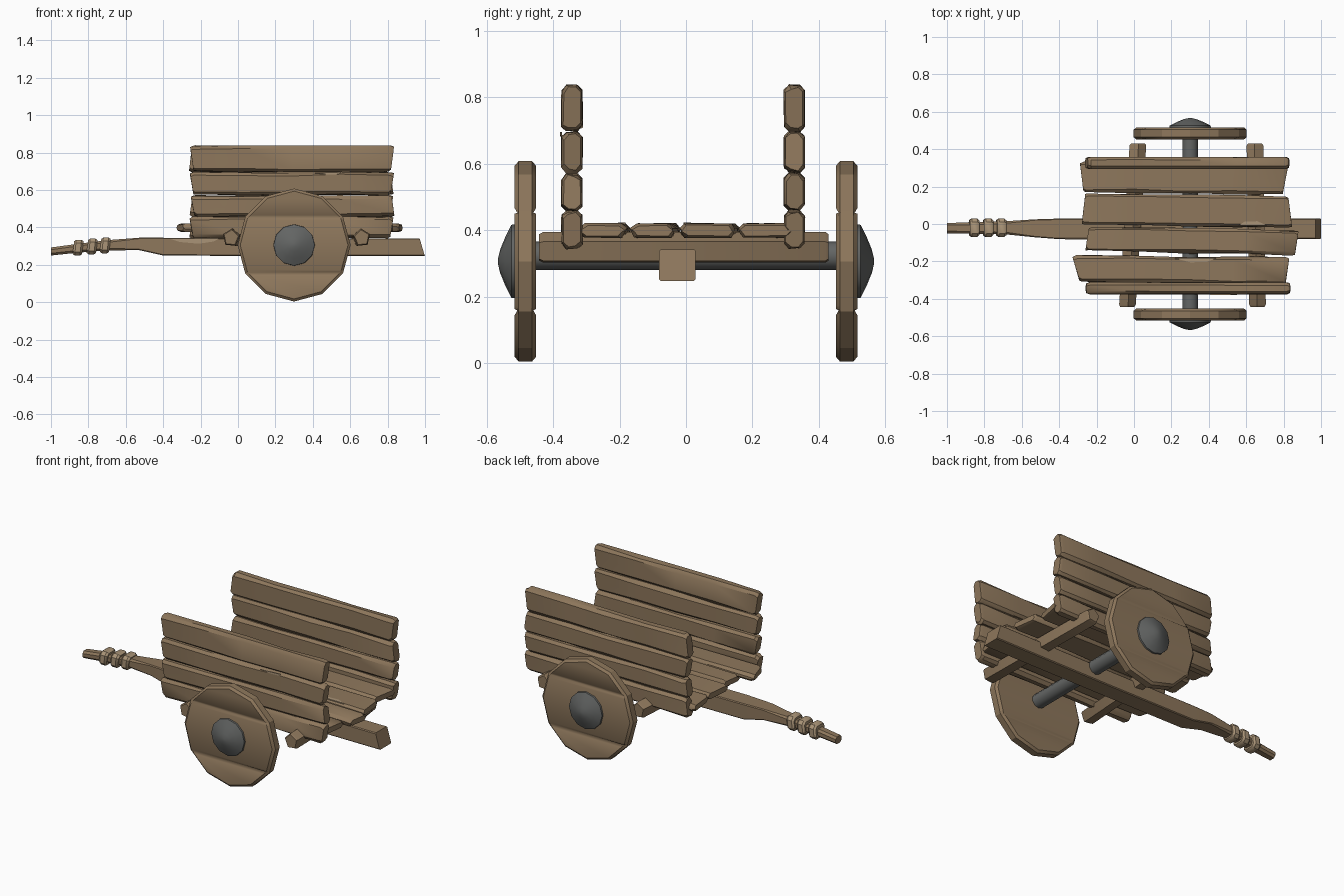
import bpy, bmesh, math, random
from mathutils import Vector, Matrix

if "Cube" in bpy.data.objects:
    bpy.data.objects.remove(bpy.data.objects["Cube"])

random.seed(4)


def material(name, rgb):
    m = bpy.data.materials.new(name)
    m.diffuse_color = (*rgb, 1)
    m.use_nodes = True
    m.node_tree.nodes["Principled BSDF"].inputs["Base Color"].default_value = m.diffuse_color
    return m


WOOD = material("brown wood", (0.27, 0.185, 0.107))
PALE = material("pale worn wood", (0.40, 0.295, 0.185))
IRON = material("grey iron", (0.125, 0.13, 0.127))


def finish(name, bm, mat, angle=35):
    bmesh.ops.recalc_face_normals(bm, faces=bm.faces)
    me = bpy.data.meshes.new(name)
    bm.to_mesh(me)
    bm.free()
    ob = bpy.data.objects.new(name, me)
    bpy.context.collection.objects.link(ob)
    me.materials.append(mat)
    bpy.ops.object.select_all(action='DESELECT')
    ob.select_set(True)
    bpy.context.view_layer.objects.active = ob
    bpy.ops.object.shade_smooth_by_angle(angle=math.radians(angle))
    return ob


def loft(name, rings, mat, angle=35):
    """Skin a list of equal-sized rings and cap both ends."""
    bm = bmesh.new()
    vs = [[bm.verts.new(p) for p in r] for r in rings]
    n = len(vs[0])
    for a, b in zip(vs, vs[1:]):
        for i in range(n):
            j = (i + 1) % n
            bm.faces.new((a[i], a[j], b[j], b[i]))
    bm.faces.new(vs[0])
    bm.faces.new(vs[-1])
    return finish(name, bm, mat, angle)


def chamfered(hy, hz, c):
    """Rectangle profile with cut corners."""
    return [(hy, -hz + c), (hy, hz - c), (hy - c, hz), (-hy + c, hz),
            (-hy, hz - c), (-hy, -hz + c), (-hy + c, -hz), (hy - c, -hz)]


def board(name, x0, x1, y0, y1, z0, z1, slant=(0, 0), c=0.014, rough=0.005, yaw=0):
    """Rough plank along x; slant shears each end along the wider side."""
    cy, cz, hy, hz = (y0 + y1) / 2, (z0 + z1) / 2, (y1 - y0) / 2, (z1 - z0) / 2
    rings, n = [], 7
    for k in range(n):
        t = k / (n - 1)
        end = k in (0, n - 1)
        inset = 0.006 if end else 0
        # the end edge is rounded by a short last segment
        x = x0 + (x1 - x0) * (t if end else 0.015 + 0.97 * (k - 1) / (n - 3))
        s = slant[0] * (1 - t) + slant[1] * t
        ring = []
        for y, z in chamfered(hy - inset, hz - inset, c):
            wide = z / hz if hz > hy else y / hy
            r = [random.uniform(-rough, rough) for _ in range(2)]
            ring.append((x + s * wide, cy + y + (x - (x0 + x1) / 2) * yaw
                         + r[0] * (1 if hy > hz else 0.3),
                         cz + z + r[1] * (1 if hz > hy else 0.3)))
        rings.append(ring)
    return loft(name, rings, WOOD)


# floor planks
for i, (x0, x1, y0, y1, s0, s1, yaw) in enumerate([
        (-0.31, 0.82, -0.315, -0.175, -0.02, 0.01, -0.01),
        (-0.25, 0.87, -0.155, -0.025, 0.01, 0.01, -0.02),
        (-0.27, 0.835, -0.01, 0.155, 0.01, -0.01, -0.015),
        (-0.28, 0.81, 0.165, 0.325, -0.01, 0.015, -0.015)]):
    board(f"floor_plank_{i + 1}", x0, x1, y0, y1, 0.377, 0.42, (s0, s1), yaw=yaw)

# side walls of four boards each
LEVELS = [(0.345, 0.457), (0.460, 0.569), (0.575, 0.695), (0.699, 0.835)]
for side, ya, yb in (("front", -0.375, -0.312), ("back", 0.295, 0.358)):
    for i, (z0, z1) in enumerate(LEVELS):
        e = random.uniform(-0.008, 0.008)
        board(f"{side}_side_board_{i + 1}", -0.25 + e, 0.822 + e, ya, yb, z0, z1,
              (random.choice((-0.01, 0.008)), random.choice((0.009, -0.008))), c=0.015)

# centre pole, tapering into the handle
POLE = [  # x, y centre, half width, bottom, top, end shear
    (-1.0, -0.022, 0.028, 0.250, 0.293, 0), (-0.86, -0.022, 0.030, 0.265, 0.312, 0),
    (-0.70, -0.02, 0.034, 0.277, 0.332, 0), (-0.53, -0.023, 0.048, 0.279, 0.345, 0),
    (-0.40, -0.026, 0.055, 0.250, 0.345, 0), (0.2, -0.026, 0.055, 0.247, 0.342, 0),
    (0.985, -0.026, 0.055, 0.247, 0.342, -0.014)]
rings = []
for x, cy, hw, zb, zt, sh in POLE:
    hz = (zt - zb) / 2
    c = 0.012 if x < -0.6 else 0.005
    rings.append([(x + sh * z / hz, cy + y, (zb + zt) / 2 + z)
                  for y, z in chamfered(hw, hz, c)])
loft("centre_pole", rings, WOOD)

# rope wraps on the handle
for i, (x, z) in enumerate([(-0.855, 0.292), (-0.78, 0.298), (-0.71, 0.304)]):
    rings = []
    for dx, s in ((-0.025, 0.82), (-0.014, 1), (0.014, 1), (0.025, 0.82)):
        rings.append([(x + dx + 0.1 * pz, -0.02 + py * s, z + pz * s)
                      for py, pz in chamfered(0.049, 0.042, 0.018)])
    loft(f"handle_wrap_{i + 1}", rings, PALE)

# cross beams under the floor, five-sided
for i, (xa, xb) in enumerate([(-0.037, 0.02), (0.662, 0.648)]):
    rings = []
    for y, s in ((-0.443, 0.85), (-0.43, 1), (0.42, 1), (0.43, 0.85)):
        x = xa + (xb - xa) * (y + 0.44) / 0.87
        rings.append([(x + 0.047 * s * math.sin(a), y, 0.345 + 0.05 * s * math.cos(a))
                      for a in [math.tau * k / 5 + (0.1 - 0.2 * i) for k in range(5)]])
    loft(f"cross_beam_{i + 1}", rings, WOOD)


def disc_rings(steps, x, z, n, sign=1):
    """Rings around the y axis; steps hold (y, radius)."""
    return [[(x + r * math.sin(math.tau * k / n), sign * y,
              z + r * math.cos(math.tau * k / n)) for k in range(n)] for y, r in steps]


# axle
loft("axle", disc_rings([(-0.47, 0.043), (0.47, 0.043)], 0.3, 0.323, 10), IRON, 50)

# plank wheels with two grooves, and iron hubs
for side, s in (("front", -1), ("back", 1)):
    wheel = loft(f"{side}_wheel", disc_rings(
        [(0.452, 0.288), (0.464, 0.302), (0.504, 0.302), (0.516, 0.288)],
        0.3, 0.306, 12, s), WOOD, 25)
    bm = bmesh.new()
    bm.from_mesh(wheel.data)
    for g in (0.158, 0.452):
        for d in (-0.014, 0, 0.014):
            bmesh.ops.bisect_plane(bm, geom=bm.verts[:] + bm.edges[:] + bm.faces[:],
                                   plane_co=(0, 0, g + d), plane_no=(0, 0, 1))
        for v in bm.verts:
            if abs(v.co.z - g) < 0.001 and abs(abs(v.co.y) - 0.484) > 0.025:
                v.co.y += 0.008 * (1 if abs(v.co.y) < 0.484 else -1) * s
    bm.to_mesh(wheel.data)
    bm.free()
    loft(f"{side}_hub", disc_rings([(0.506, 0.112), (0.526, 0.11), (0.545, 0.072),
                                    (0.560, 0.035), (0.566, 0.01)], 0.3, 0.306, 12, s), IRON, 50)


# pale worn chips, thin irregular plates
def chip(name, outline, normal):
    bm = bmesh.new()
    f = bm.faces.new([bm.verts.new(p) for p in outline])
    ext = bmesh.ops.extrude_face_region(bm, geom=[f])
    for v in ext["geom"]:
        if isinstance(v, bmesh.types.BMVert):
            v.co += Vector(normal) * 0.006
    finish(name, bm, PALE)


chip("pole_chip", [(-0.37, -0.078, 0.342), (-0.31, -0.078, 0.322), (-0.21, -0.078, 0.313),
                   (-0.13, -0.078, 0.325), (-0.10, -0.078, 0.342)], (0, -1, 0))
chip("floor_chip_1", [(0.56, -0.008, 0.417), (0.71, -0.008, 0.417), (0.66, 0.015, 0.417),
                      (0.59, 0.012, 0.417)], (0, 0, 1))
chip("floor_chip_2", [(0.22, -0.183, 0.417), (0.30, -0.205, 0.417), (0.39, -0.203, 0.417),
                      (0.44, -0.183, 0.417)], (0, 0, 1))
chip("side_chip", [(0.41, -0.373, 0.69), (0.48, -0.373, 0.682), (0.54, -0.373, 0.685),
                   (0.55, -0.373, 0.696)], (0, -1, 0))
